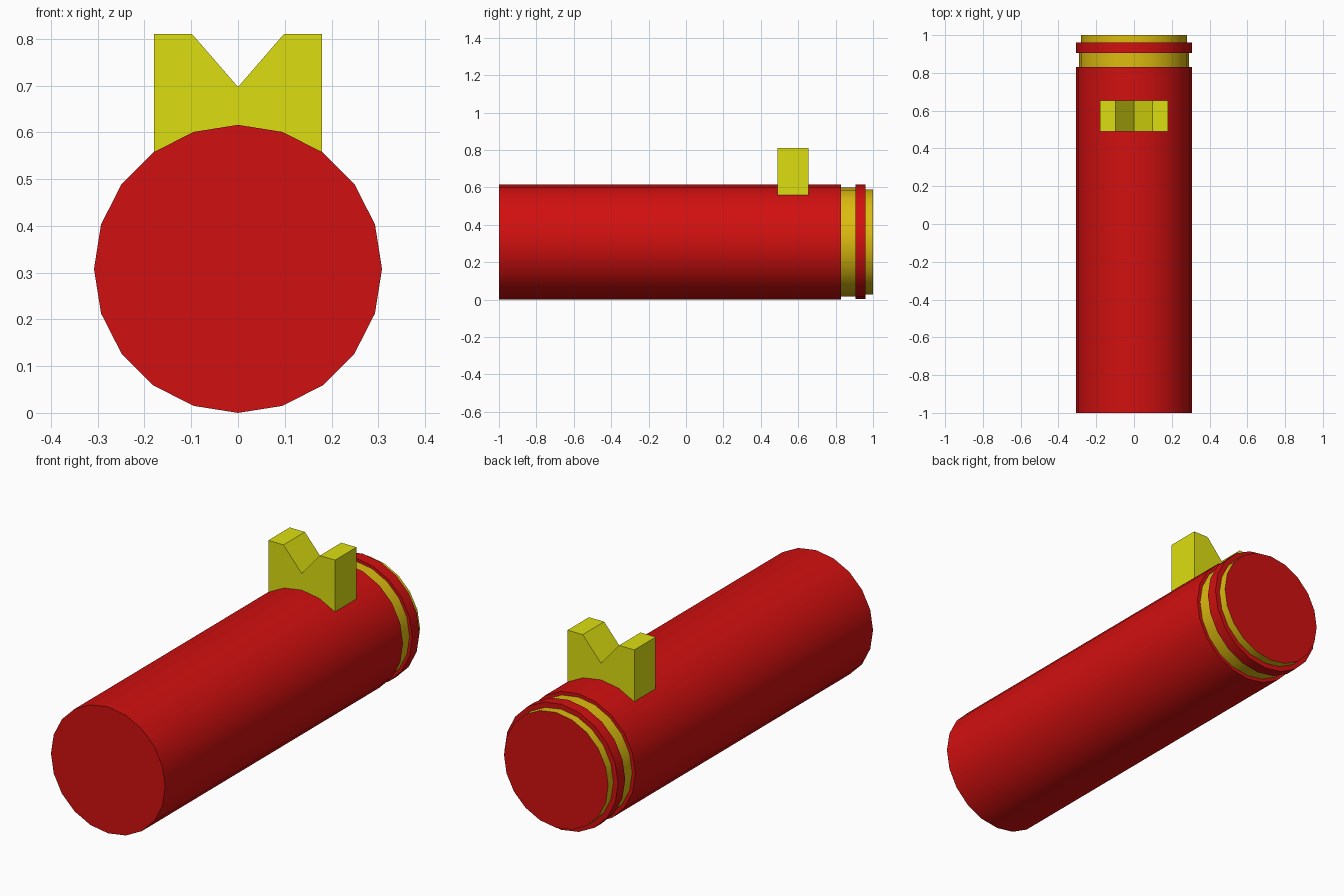
import bpy
import bmesh
from math import sin, cos, pi, radians

cube = bpy.data.objects.get("Cube")
if cube:
    bpy.data.objects.remove(cube, do_unlink=True)

SIDES = 20
AXIS_Z = 0.308


def material(name, rgb):
    m = bpy.data.materials.new(name)
    m.use_nodes = True
    m.diffuse_color = (*rgb, 1)
    m.node_tree.nodes["Principled BSDF"].inputs["Base Color"].default_value = (*rgb, 1)
    return m


red = material("red", (0.64, 0.005, 0.005))
gold = material("gold", (0.72, 0.50, 0.005))
yellow = material("lemon yellow", (0.72, 0.73, 0.005))


def finish(name, bm, mat):
    mesh = bpy.data.meshes.new(name)
    bm.to_mesh(mesh)
    bm.free()
    mesh.materials.append(mat)
    obj = bpy.data.objects.new(name, mesh)
    bpy.context.collection.objects.link(obj)
    bpy.ops.object.select_all(action="DESELECT")
    obj.select_set(True)
    bpy.context.view_layer.objects.active = obj
    bpy.ops.object.shade_smooth_by_angle(angle=radians(30))
    return obj


def lathe(name, profile, mat, front_cap=False, back_cap=False):
    """Turn (radius, y) points about the long axis, listed front to back."""
    bm = bmesh.new()
    angles = [2 * pi * i / SIDES for i in range(SIDES)]
    rings = [[bm.verts.new((r * sin(a), y, AXIS_Z + r * cos(a))) for a in angles]
             for r, y in profile]
    for near, far in zip(rings, rings[1:]):
        for i in range(SIDES):
            j = (i + 1) % SIDES
            bm.faces.new((near[i], near[j], far[j], far[i]))
    if front_cap:
        bm.faces.new(rings[0][::-1])
    if back_cap:
        bm.faces.new(rings[-1])
    return finish(name, bm, mat)


# Long tube with a step down at the back
lathe("tube_body", [(0.308, -1), (0.308, 0.83), (0.291, 0.83)], red, front_cap=True)

# Gold groove, red ring and gold neck behind the tube
lathe("groove_band", [(0.291, 0.83), (0.291, 0.905)], gold)
lathe("rear_ring", [(0.291, 0.905), (0.306, 0.905), (0.306, 0.96), (0.281, 0.96)], red)
neck = lathe("rear_neck", [(0.281, 0.96), (0.281, 1)], gold, back_cap=True)

# The closing disc of the neck is red
neck.data.materials.append(red)
for face in neck.data.polygons:
    if face.normal.y > 0.9:
        face.material_index = 1

# Notched sight block, seated in the top of the tube
half = [(0.18, 0.558), (0.18, 0.81), (0.098, 0.81)]
outline = half + [(0, 0.697)] + [(-x, z) for x, z in reversed(half)]
bm = bmesh.new()
front = bm.faces.new([bm.verts.new((x, 0.49, z)) for x, z in outline])
back = bmesh.ops.extrude_face_region(bm, geom=[front])["geom"]
bmesh.ops.translate(bm, vec=(0, 0.165, 0),
                    verts=[v for v in back if isinstance(v, bmesh.types.BMVert)])
bmesh.ops.recalc_face_normals(bm, faces=bm.faces)
finish("notched_sight", bm, yellow)
